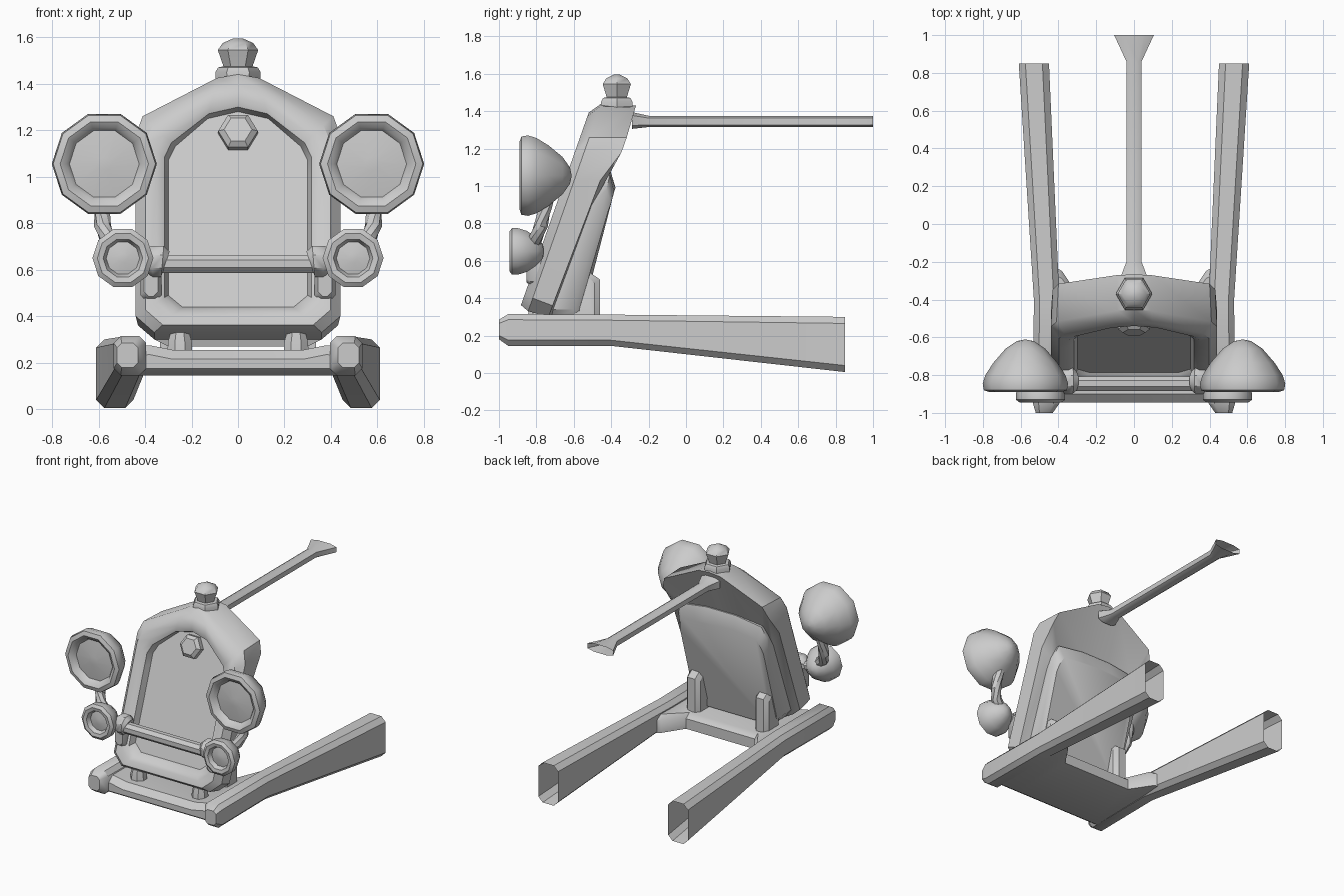
import bpy, bmesh
from math import sin, cos, pi
from mathutils import Vector

if "Cube" in bpy.data.objects:
    bpy.data.objects.remove(bpy.data.objects["Cube"])


def loft(name, loops, caps=(True, True), mirror=False, angle=38):
    """Skin a row of equal-length closed loops."""
    bm = bmesh.new()
    rings = [[bm.verts.new(p) for p in lp] for lp in loops]
    for a, b in zip(rings, rings[1:]):
        n = len(a)
        for i in range(n):
            j = (i + 1) % n
            bm.faces.new((a[i], a[j], b[j], b[i]))
    if caps[0]:
        bm.faces.new(rings[0])
    if caps[1]:
        bm.faces.new(rings[-1])
    bmesh.ops.remove_doubles(bm, verts=bm.verts, dist=0.0005)
    bmesh.ops.recalc_face_normals(bm, faces=bm.faces)
    me = bpy.data.meshes.new(name)
    bm.to_mesh(me)
    bm.free()
    ob = bpy.data.objects.new(name, me)
    bpy.context.collection.objects.link(ob)
    if mirror:
        ob.modifiers.new("Mirror", 'MIRROR')
    bpy.ops.object.select_all(action='DESELECT')
    ob.select_set(True)
    bpy.context.view_layer.objects.active = ob
    bpy.ops.object.shade_smooth_by_angle(angle=angle * pi / 180)
    return ob


def ring(center, r, n, axis, start=0.0):
    """Regular polygon around an axis direction."""
    q = Vector(axis).to_track_quat('Z', 'Y')
    return [Vector(center) + q @ Vector((r * cos(start + 2 * pi * i / n),
                                         r * sin(start + 2 * pi * i / n), 0)) for i in range(n)]


def lathe(name, x, z, profile, n, **kw):
    """Revolve (radius, y) pairs around a line along y."""
    return loft(name, [ring((x, y, z), r, n, (0, 1, 0)) for r, y in profile], **kw)


def tube(name, path, radii, n=8, **kw):
    pts = [Vector(p) for p in path]
    loops = []
    for i, p in enumerate(pts):
        d = pts[min(i + 1, len(pts) - 1)] - pts[max(i - 1, 0)]
        loops.append(ring(p, radii[i], n, d, pi / n))
    return loft(name, loops, **kw)


# Radiator shell, grille and core: one loft through leaning outlines
def lean(z):
    return -0.88 + 0.352 * (z - 0.37)


def outline(half, depth):
    pts = [(x, lean(z) + d, z) for (x, z), d in zip(half, depth)]
    return pts + [(-x, y, z) for x, y, z in reversed(pts[:-1])]


outer = [(.36, .33), (.44, .40), (.44, 1.03), (.44, 1.18), (.41, 1.26), (.09, 1.425), (0, 1.44)]
inner = [(.24, .44), (.30, .49), (.30, 1.00), (.30, 1.07), (.27, 1.13), (.13, 1.25), (0, 1.28)]
rear = [(.36, .30), (.43, .36), (.44, 1.03), (.43, 1.18), (.40, 1.26), (.09, 1.42), (0, 1.43)]
core = [(.30, .27), (.36, .34), (.36, .90), (.36, .98), (.33, 1.06), (.12, 1.09), (0, 1.09)]
core_back = [(.30, .27), (.34, .34), (.34, .86), (.33, .91), (.30, .97), (.12, .99), (0, .99)]


def mix(t):
    return [(a[0] + (b[0] - a[0]) * t, a[1] + (b[1] - a[1]) * t) for a, b in zip(inner, outer)]


loft("radiator_shell", [
    outline(inner, [.07] * 7),
    outline(mix(.12), [.02] * 7),
    outline(mix(.35), [0] * 7),
    outline(mix(.7), [0] * 7),
    outline(outer, [.05] * 7),
    outline(rear, [.17, .17, .19, .25, .25, .24, .24]),
    outline(core, [.19, .18, .19, .21, .21, .21, .21]),
    outline([(x - .0, z) for x, z in core[:2]] + core[2:], [.31, .29, .25, .24, .23, .22, .22]),
    outline(core_back, [.35, .32, .29, .29, .285, .285, .285]),
])

# Hexagonal badge plate on the grille
ny = Vector((0, -.943, .332))
c = Vector((0, lean(1.185) + .07, 1.185))
loft("badge_plate", [ring(c + ny * h, r, 6, ny) for h, r in ((-.02, .085), (.035, .085), (.055, .06))])

# Filler neck and cap
loft("filler_neck", [ring((0, -.37, z), r, 6, (0, 0, 1)) for z, r in
                     ((1.40, .095), (1.45, .097), (1.47, .085), (1.475, .06))])
loft("filler_cap", [ring((0, -.37, z), r, 6, (0, 0, 1)) for z, r in
                    ((1.465, .06), (1.485, .066), (1.545, .087), (1.575, .065), (1.595, .02))])


# Stay rod with flared open ends
def flat_hex(y, w, h, z=1.345):
    return [(w, y, z - h * .6), (w, y, z + h * .6), (w * .5, y, z + h), (-w * .5, y, z + h),
            (-w, y, z + h * .6), (-w, y, z - h * .6), (-w * .5, y, z - h), (w * .5, y, z - h)]


loft("stay_rod", [flat_hex(-.29, .075, .045, 1.35), flat_hex(-.20, .04, .03), flat_hex(.86, .04, .03),
                  flat_hex(1.0, .105, .03)], caps=(False, False))


# Chassis rails: bevelled box section, open at the back
def section(y, x0, x1, z0, z1, b=.03):
    return [(x0 + b, y, z0), (x1 - b, y, z0), (x1, y, z0 + b), (x1, y, z1 - b),
            (x1 - b, y, z1), (x0 + b, y, z1), (x0, y, z1 - b), (x0, y, z0 + b)]


loft("chassis_rail", [
    section(-1.0, .43, .52, .18, .285, .02),
    section(-.95, .395, .535, .145, .315),
    section(-.40, .395, .53, .145, .312),
    section(.85, .45, .61, .005, .30, .035)], caps=(True, False), mirror=True)


# Cross member with gussets reaching back along the rails
def cross(x, back, top):
    return [(x, -.90, .145), (x, -.945, .175), (x, -.945, top - .04), (x, -.90, top),
            (x, back - .04, top), (x, back, top - .03), (x, back, .15)]


half = [(.43, -.22, .27), (.38, -.25, .275), (.28, -.40, .255)]
loft("cross_member", [cross(*s) for s in half] + [cross(-x, b, t) for x, b, t in reversed(half)])

# Mounting feet in front of and posts behind the radiator
loft("front_foot", [ring((.25, -.80, z), r, 8, (0, 0, 1), pi / 8) for z, r in
                    ((.22, .06), (.29, .055), (.36, .035))], mirror=True)
loft("rear_post", [[(.28 + dx, y, z) for y, z in p] for dx, p in (
    (-.055, ((-.60, .22), (-.49, .22), (-.49, .48), (-.53, .52), (-.60, .52))),
    (-.03, ((-.60, .22), (-.46, .22), (-.46, .50), (-.54, .555), (-.60, .555))),
    (.03, ((-.60, .22), (-.46, .22), (-.46, .50), (-.54, .555), (-.60, .555))),
    (.055, ((-.60, .22), (-.49, .22), (-.49, .48), (-.53, .52), (-.60, .52))))], mirror=True)

# Headlamps, small lamps, and the stalk that joins them
lathe("headlamp", .575, 1.055, [(.03, -.865), (.15, -.85), (.165, -.875), (.19, -.89), (.22, -.88),
      (.226, -.845), (.212, -.80), (.17, -.735), (.105, -.66), (.045, -.62), (.005, -.612)], 10, mirror=True)
lathe("side_lamp", .495, .65, [(.02, -.92), (.072, -.91), (.085, -.94), (.11, -.945), (.131, -.93),
      (.131, -.90), (.115, -.85), (.08, -.80), (.04, -.765), (.005, -.758)], 10, mirror=True)
tube("lamp_stalk", [(.575, -.73, .98), (.585, -.755, .88), (.583, -.775, .79), (.56, -.80, .73),
                    (.50, -.82, .68), (.44, -.82, .645), (.34, -.83, .625)],
     [.037] * 7, mirror=True)

# Lamp bar, end collars and brackets on the shell
tube("lamp_bar", [(-.34, -.845, .625), (.34, -.845, .625)], [.042] * 2)
tube("bar_collar", [(.31, -.83, .63), (.325, -.83, .635), (.37, -.83, .635), (.40, -.83, .63)],
     [.055, .072, .072, .05], mirror=True)
loft("lamp_bracket", [section(lean(.53) + d, .33 + i, .42 - i, .47 + i, .66, .02)
                      for d, i in ((.12, 0), (-.01, 0), (-.03, .015))], mirror=True)
